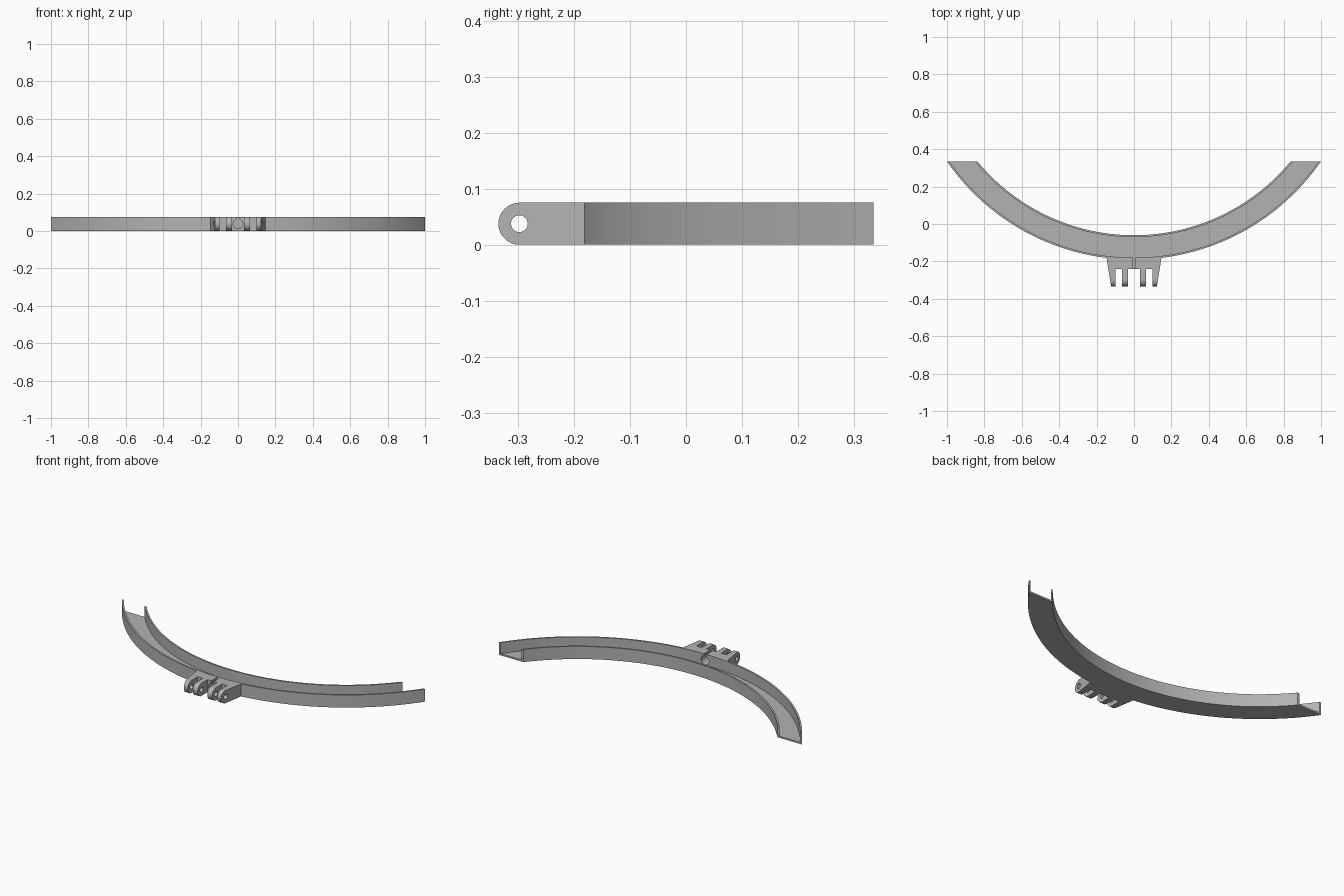
import bpy, bmesh
from math import sin, cos, pi, acos, asin

if "Cube" in bpy.data.objects:
    bpy.data.objects.remove(bpy.data.objects["Cube"])

H = 0.075              # overall height
MID = H / 2            # height of the pivot and cord hole
CY = 1.025             # centre of the arc
END = 0.335            # plane that trims both arc ends
R_IN, R_OUT, WALL = 1.085, 1.215, 0.01

grey = bpy.data.materials.new("plain_grey")
grey.use_nodes = True
colour = (0.45, 0.45, 0.45, 1)
grey.diffuse_color = colour
grey.node_tree.nodes["Principled BSDF"].inputs["Base Color"].default_value = colour


def loft(name, rows):
    """Closed solid skinned over matching rings of points."""
    bm = bmesh.new()
    rings = [[bm.verts.new(p) for p in row] for row in rows]
    n = len(rings[0])
    for a, b in zip(rings, rings[1:]):
        for i in range(n):
            j = (i + 1) % n
            bm.faces.new((a[i], a[j], b[j], b[i]))
    bm.faces.new(rings[0])
    bm.faces.new(rings[-1])
    bmesh.ops.recalc_face_normals(bm, faces=bm.faces)
    mesh = bpy.data.meshes.new(name)
    bm.to_mesh(mesh)
    bm.free()
    mesh.materials.append(grey)
    ob = bpy.data.objects.new(name, mesh)
    bpy.context.collection.objects.link(ob)
    return ob


def prism(name, outline, axis, lo, hi):
    """Extrude a 2D outline along one axis."""
    def place(p, d):
        q = list(p)
        q.insert(axis, d)
        return q
    return loft(name, [[place(p, d) for p in outline] for d in (lo, hi)])


def arc(cx, cy, r, a0, a1, n):
    return [(cx + r * cos(a0 + (a1 - a0) * i / n),
             cy + r * sin(a0 + (a1 - a0) * i / n)) for i in range(n + 1)]


def boolean(ob, cutter, operation):
    mod = ob.modifiers.new("cut", 'BOOLEAN')
    mod.operation, mod.solver, mod.object = operation, 'EXACT', cutter
    bpy.context.view_layer.objects.active = ob
    bpy.ops.object.modifier_apply(modifier=mod.name)


# Curved channel: U section swept along the arc, trimmed flat at both ends
section = [(R_IN, 0), (R_OUT, 0), (R_OUT, H), (R_OUT - WALL, H),
           (R_OUT - WALL, WALL), (R_IN + WALL, WALL), (R_IN + WALL, H), (R_IN, H)]
STEPS = 80
rows = []
for s in range(STEPS + 1):
    t = 2 * s / STEPS - 1
    row = []
    for r, z in section:
        a = t * acos((CY - END) / r)
        row.append((r * sin(a), CY - r * cos(a), z))
    rows.append(row)
channel = loft("curved_channel", rows)

# Hinge clip: tapered plan with four prongs
TIP, ROOT, BACK = -0.335, -0.24, -0.18
half = [(0.032, ROOT), (0.032, TIP), (0.064, TIP), (0.064, ROOT),
        (0.098, ROOT), (0.098, TIP), (0.122, TIP), (0.147, BACK)]
plan = half + [(-x, y) for x, y in reversed(half)]
clip = prism("hinge_clip", plan, 2, 0, H)

# Rounded side profile and pivot hole for the prongs
py = TIP + MID
side = [(-0.1, 0), (-0.1, H)] + arc(py, MID, MID, pi / 2, 3 * pi / 2, 24)
rounder = prism("rounding_helper", side, 0, -0.3, 0.3)
pivot = prism("pivot_helper", arc(py, MID, 0.015, 0, 2 * pi, 28)[:-1], 0, -0.3, 0.3)
boolean(clip, rounder, 'INTERSECT')
boolean(clip, pivot, 'DIFFERENCE')

# Keyhole for the cord through the clip and outer wall, open at the top
r, slit = 0.026, 0.008
gap = asin(slit / r)
key = arc(0, MID, r, pi / 2 + gap, 5 * pi / 2 - gap, 28) + [(slit, 0.1), (-slit, 0.1)]
keyhole = prism("keyhole_helper", key, 1, -0.4, -0.15)
boolean(channel, clip, 'UNION')
boolean(channel, keyhole, 'DIFFERENCE')
channel.name = "channel_with_hinge_clip"

for helper in (clip, rounder, pivot, keyhole):
    bpy.data.objects.remove(helper)

bpy.ops.object.select_all(action='DESELECT')
channel.select_set(True)
bpy.context.view_layer.objects.active = channel
bpy.ops.object.shade_smooth_by_angle(angle=pi / 6)
